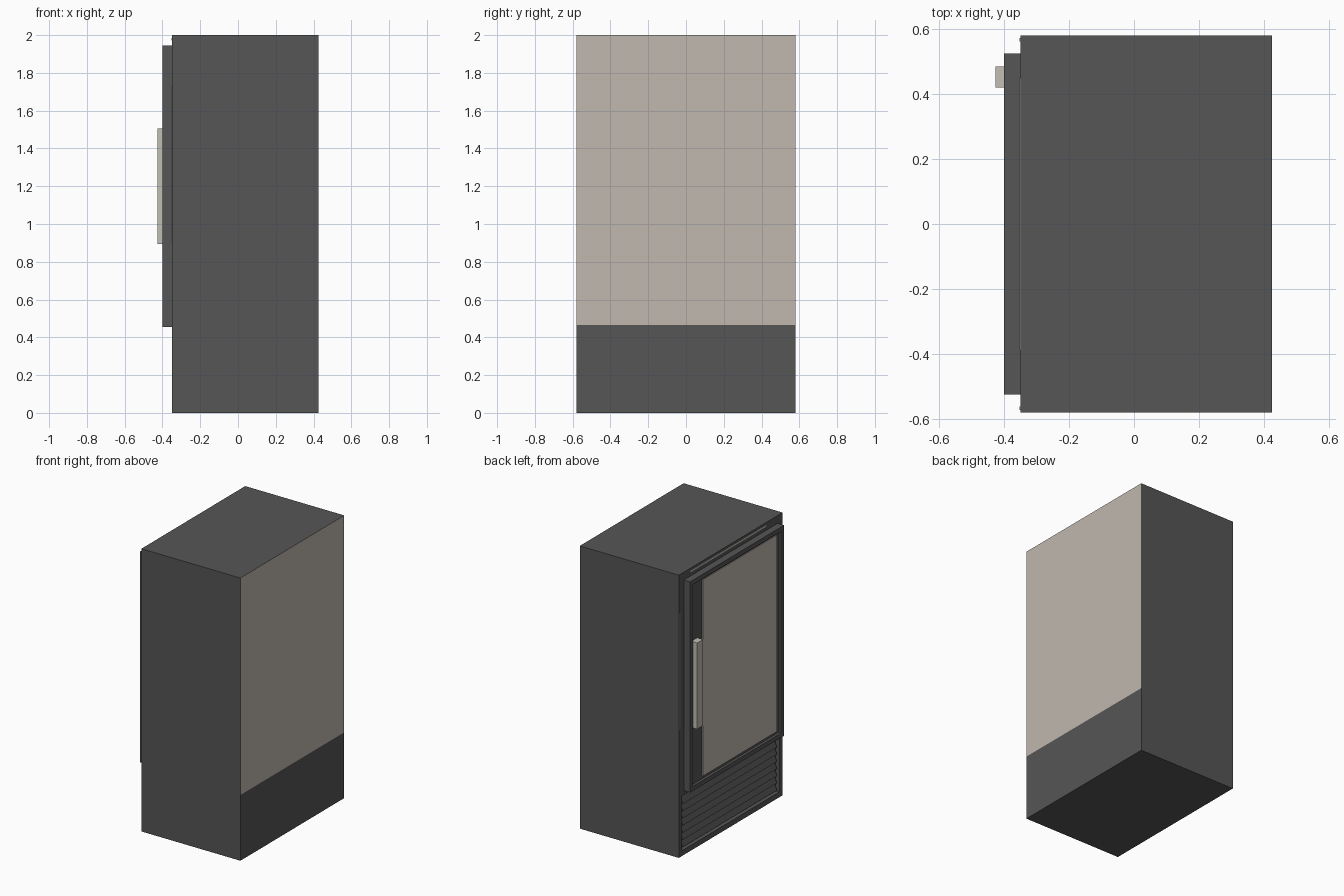
import bpy, bmesh
from mathutils import Vector

if "Cube" in bpy.data.objects:
    bpy.data.objects.remove(bpy.data.objects["Cube"], do_unlink=True)


def material(name, rgb):
    m = bpy.data.materials.new(name)
    m.use_nodes = True
    m.diffuse_color = (*rgb, 1)
    bsdf = next(n for n in m.node_tree.nodes if n.type == 'BSDF_PRINCIPLED')
    bsdf.inputs["Base Color"].default_value = (*rgb, 1)
    return m


DARK = material("charcoal metal", (0.092, 0.092, 0.092))
BEIGE = material("beige panel", (0.53, 0.48, 0.43))
PALE = material("pale trim", (0.54, 0.52, 0.46))


def box_mesh(lo, hi):
    lo, hi = Vector(lo), Vector(hi)
    bm = bmesh.new()
    bmesh.ops.create_cube(bm, size=1)
    for v in bm.verts:
        v.co = Vector([(lo[i] + hi[i]) / 2 + v.co[i] * (hi[i] - lo[i]) for i in range(3)])
    return bm


def finish(bm, name, *mats):
    bmesh.ops.recalc_face_normals(bm, faces=bm.faces[:])
    me = bpy.data.meshes.new(name)
    bm.to_mesh(me)
    bm.free()
    for m in mats:
        me.materials.append(m)
    ob = bpy.data.objects.new(name, me)
    bpy.context.collection.objects.link(ob)
    return ob


def box(name, lo, hi, mat):
    return finish(box_mesh(lo, hi), name, mat)


def recess(bm, face, border, depth):
    """Frame a -x face with a border and sink its middle."""
    bmesh.ops.inset_region(bm, faces=[face], thickness=border)
    bmesh.ops.inset_region(bm, faces=[face], thickness=0.001)
    bmesh.ops.translate(bm, verts=face.verts[:], vec=(depth, 0, 0))


# Cabinet: split above the base, beige upper side, sunken grille bay
SPLIT = 0.465
bm = box_mesh((-0.35, -0.58, 0), (0.425, 0.58, 2))
bmesh.ops.bisect_plane(bm, geom=bm.verts[:] + bm.edges[:] + bm.faces[:],
                       plane_co=(0, 0, SPLIT), plane_no=(0, 0, 1))
bm.normal_update()
bay = None
for f in bm.faces:
    high = f.calc_center_median().z > SPLIT
    if f.normal.x > 0.9 and high:
        f.material_index = 1
    if f.normal.x < -0.9 and not high:
        bay = f
recess(bm, bay, 0.053, 0.03)
finish(bm, "cabinet", DARK, BEIGE)

# Grille: sloping louvres across the bay
COUNT, Z0, Z1 = 7, 0.055, 0.41
step = (Z1 - Z0) / COUNT
bm = bmesh.new()
for i in range(COUNT):
    z = Z0 + i * step
    profile = [(-0.32, z), (-0.344, z), (-0.326, z + step * 0.95), (-0.32, z + step * 0.95)]
    f = bm.faces.new([bm.verts.new((x, -0.525, zz)) for x, zz in profile])
    ext = bmesh.ops.extrude_face_region(bm, geom=[f])
    verts = [g for g in ext["geom"] if isinstance(g, bmesh.types.BMVert)]
    bmesh.ops.translate(bm, verts=verts, vec=(0, 1.05, 0))
finish(bm, "grille_louvres", DARK)

# Door: slab with a sunken panel inside its frame
bm = box_mesh((-0.40, -0.525, 0.455), (-0.35, 0.525, 1.945))
bm.normal_update()
recess(bm, next(f for f in bm.faces if f.normal.x < -0.9), 0.045, 0.018)
finish(bm, "door", DARK)

# Window pane, leaving a dark strip for the handle
box("door_window", (-0.387, -0.465, 0.505), (-0.380, 0.365, 1.895), BEIGE)

# Handle
box("door_handle", (-0.427, 0.42, 0.895), (-0.38, 0.485, 1.505), PALE)

# Thin pale seal showing around the door
box("seal_top", (-0.352, -0.39, 1.972), (-0.349, 0.45, 1.984), PALE)
for side, y in (("left", -0.567), ("right", 0.567)):
    box("seal_" + side, (-0.352, y - 0.005, 0.9), (-0.349, y + 0.005, 1.73), PALE)
